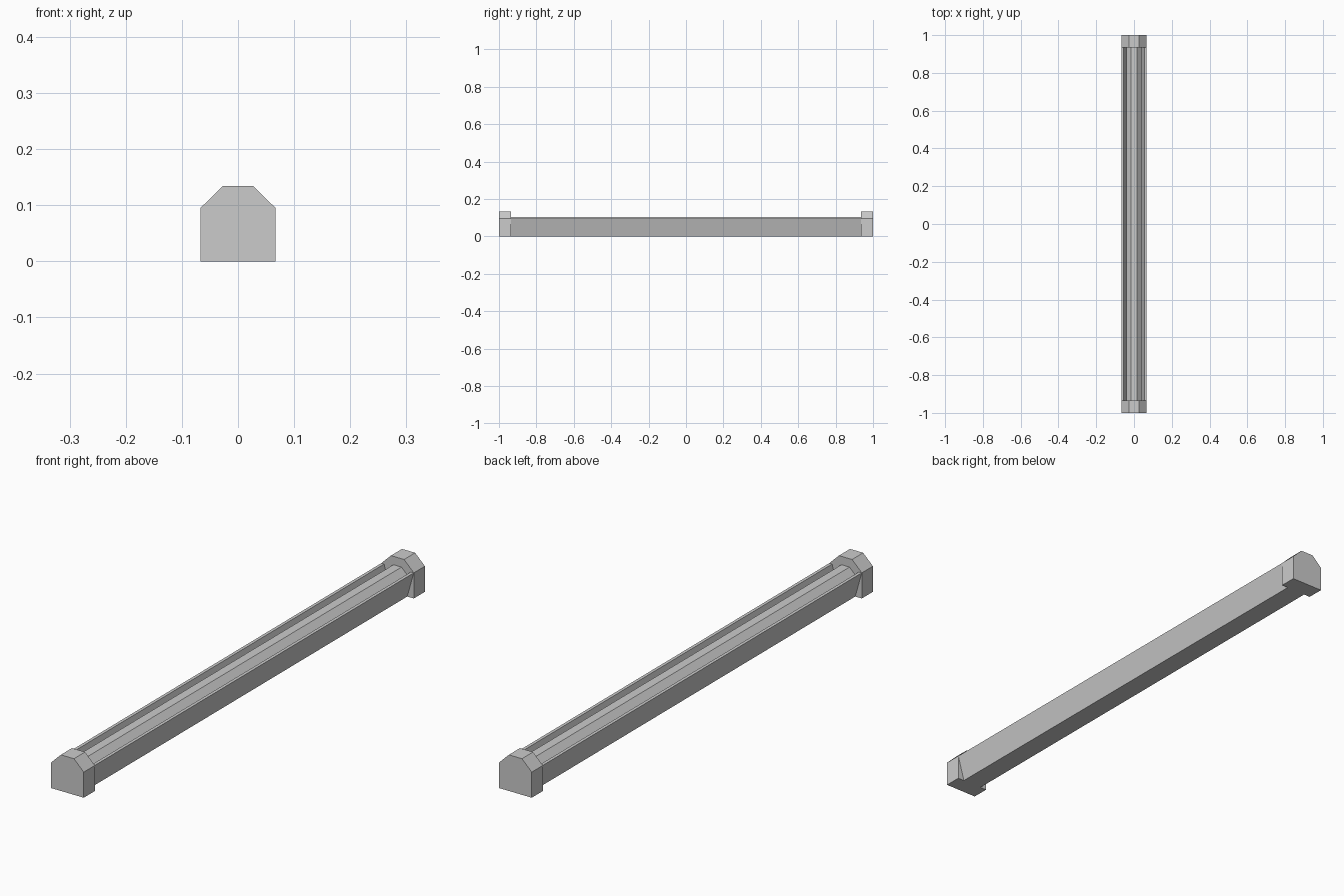
import bpy
import bmesh
import math

cube = bpy.data.objects.get("Cube")
if cube:
    bpy.data.objects.remove(cube)

GREY = (0.6, 0.6, 0.6, 1)
grey = bpy.data.materials.new("light grey")
grey.use_nodes = True
grey.diffuse_color = GREY
grey.node_tree.nodes["Principled BSDF"].inputs["Base Color"].default_value = GREY


def mirrored(half):
    """Complete a right-hand (x, z) outline with its left-hand reflection."""
    return half + [(-x, z) for x, z in reversed(half)]


def extrude_profile(name, outline, y0, y1):
    """Sweep a closed (x, z) outline along y into a capped solid."""
    bm = bmesh.new()
    face = bm.faces.new([bm.verts.new((x, y0, z)) for x, z in outline])
    swept = bmesh.ops.extrude_face_region(bm, geom=[face], use_keep_orig=True)
    moved = [v for v in swept["geom"] if isinstance(v, bmesh.types.BMVert)]
    bmesh.ops.translate(bm, vec=(0, y1 - y0, 0), verts=moved)
    bmesh.ops.recalc_face_normals(bm, faces=bm.faces)
    mesh = bpy.data.meshes.new(name)
    bm.to_mesh(mesh)
    bm.free()
    mesh.materials.append(grey)
    obj = bpy.data.objects.new(name, mesh)
    bpy.context.collection.objects.link(obj)
    return obj


CAP_IN = 0.935      # inner face of each end cap
SEAT = 0.95         # parts run slightly into the caps

# Chamfered end caps
cap = mirrored([(0.067, 0), (0.067, 0.095), (0.027, 0.134)])
extrude_profile("front_end_cap", cap, -1, -CAP_IN)
extrude_profile("back_end_cap", cap, CAP_IN, 1)

# Open trough with walls that flare outwards
trough = mirrored([(0.04, 0), (0.0668, 0.095), (0.055, 0.095), (0.032, 0.012)])
extrude_profile("trough", trough, -SEAT, SEAT)

# Eight-sided tube lying in the trough
radius = 0.04 / math.cos(math.pi / 8)
angles = [(i + 0.5) * math.pi / 4 for i in range(8)]
tube = [(radius * math.cos(a), 0.063 + radius * math.sin(a)) for a in angles]
extrude_profile("tube", tube, -SEAT, SEAT)
